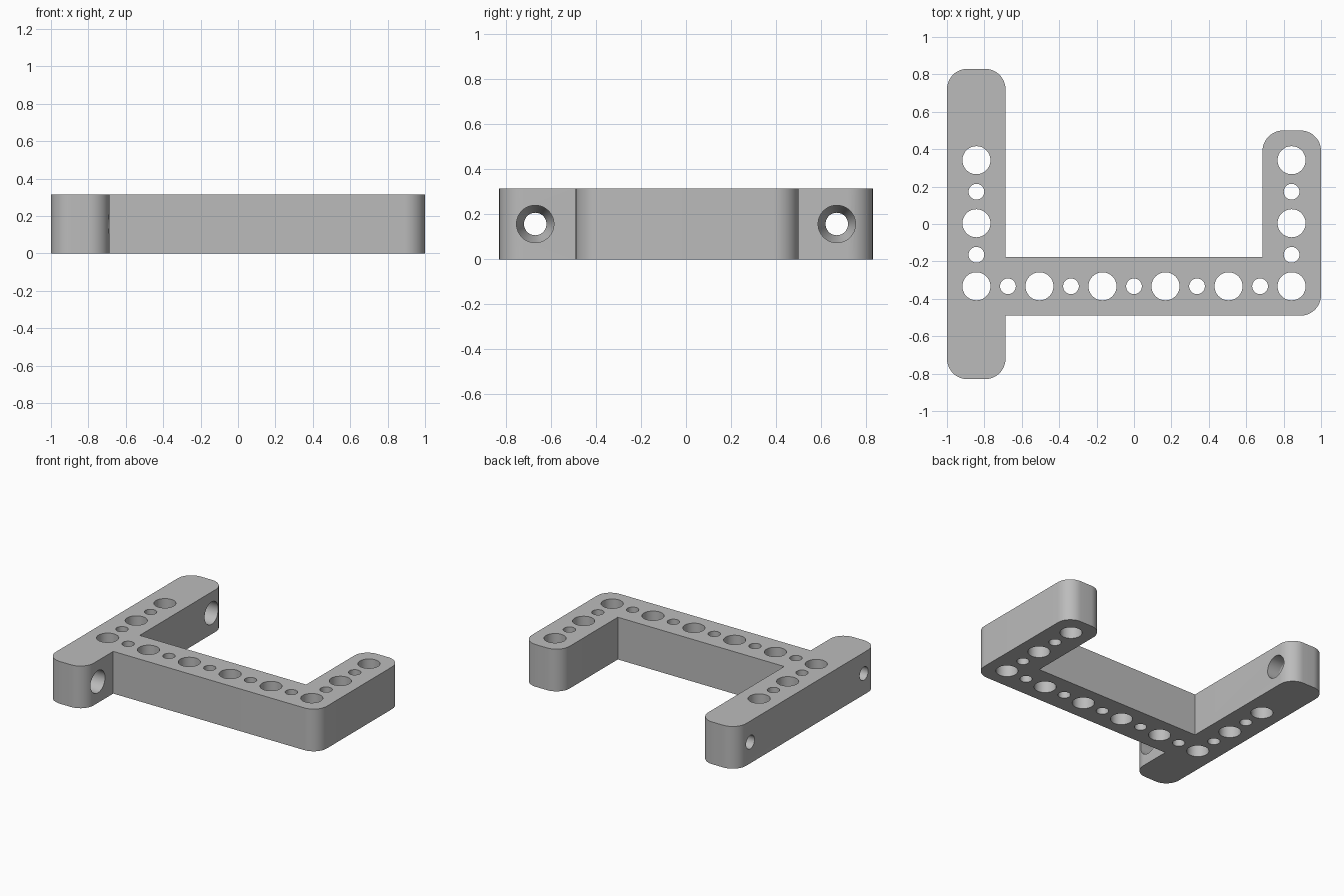
import bpy, bmesh
from math import pi, cos, sin
from mathutils import Vector, Matrix

if "Cube" in bpy.data.objects:
    bpy.data.objects.remove(bpy.data.objects["Cube"])

HEIGHT = 0.315
PITCH = 0.337
CORNER = 0.11

grey = bpy.data.materials.new("plain grey")
grey.use_nodes = True
colour = (0.5, 0.5, 0.5, 1)
grey.diffuse_color = colour
grey.node_tree.nodes["Principled BSDF"].inputs["Base Color"].default_value = colour


def make_object(name, bm):
    bmesh.ops.recalc_face_normals(bm, faces=bm.faces)
    mesh = bpy.data.meshes.new(name)
    bm.to_mesh(mesh)
    bm.free()
    mesh.materials.append(grey)
    obj = bpy.data.objects.new(name, mesh)
    bpy.context.collection.objects.link(obj)
    return obj


def rounded(points, steps=12):
    """Outline from (x, y, radius) corners."""
    result = []
    for i, (x, y, r) in enumerate(points):
        p = Vector((x, y))
        if r == 0:
            result.append(p)
            continue
        to_prev = (Vector(points[i - 1][:2]) - p).normalized()
        to_next = (Vector(points[(i + 1) % len(points)][:2]) - p).normalized()
        centre = p + (to_prev + to_next) * r
        for k in range(steps + 1):
            a = pi / 2 * k / steps
            result.append(centre - to_next * r * cos(a) - to_prev * r * sin(a))
    return result


def add_lathe(bm, profile, matrix, sides=48):
    """Closed turned solid from (distance, radius) pairs along local z."""
    rings = [[bm.verts.new(matrix @ Vector((r * cos(2 * pi * k / sides),
                                            r * sin(2 * pi * k / sides), d)))
              for k in range(sides)] for d, r in profile]
    for low, high in zip(rings, rings[1:]):
        for k in range(sides):
            n = (k + 1) % sides
            bm.faces.new((low[k], low[n], high[n], high[k]))
    bm.faces.new(rings[0][::-1])
    bm.faces.new(rings[-1])


# Bracket body: mounting bar, cross beam and short arm in one outline
outline = rounded([
    (-1, -0.83, CORNER), (-0.687, -0.83, CORNER), (-0.687, -0.49, 0),
    (1, -0.49, CORNER), (1, 0.5, CORNER), (0.687, 0.5, CORNER),
    (0.687, -0.177, 0), (-0.687, -0.177, 0),
    (-0.687, 0.83, CORNER), (-1, 0.83, CORNER)])
bm = bmesh.new()
base = bm.faces.new([bm.verts.new((p.x, p.y, 0)) for p in outline])
grown = bmesh.ops.extrude_face_region(bm, geom=[base], use_keep_orig=True)
bmesh.ops.translate(bm, vec=(0, 0, HEIGHT),
                    verts=[g for g in grown["geom"] if isinstance(g, bmesh.types.BMVert)])
bracket = make_object("bracket", bm)

# Pin holes alternate large and small along the beam and both arms
bm = bmesh.new()
left, row = -2.5 * PITCH, -0.333
spots = [(left + i * PITCH / 2, row, i) for i in range(11)]
spots += [(s * left, row + i * PITCH / 2, i) for s in (-1, 1) for i in range(1, 5)]
for x, y, i in spots:
    radius = 0.042 if i % 2 else 0.075
    add_lathe(bm, [(-0.1, radius), (HEIGHT + 0.1, radius)], Matrix.Translation((x, y, 0)))

# Screw holes through the mounting bar, widened for the heads on the inner side
screw = [(-1.1, 0.05), (-0.887, 0.05), (-0.787, 0.083), (-0.6, 0.083)]
for y in (-0.67, 0.67):
    add_lathe(bm, screw,
              Matrix.Translation((0, y, HEIGHT / 2)) @ Matrix.Rotation(pi / 2, 4, "Y"))
cutter = make_object("hole_cutter", bm)
cutter.hide_render = True

# Cut the holes and keep the result as plain mesh
cut = bracket.modifiers.new("holes", "BOOLEAN")
cut.operation = "DIFFERENCE"
cut.solver = "EXACT"
cut.object = cutter
bpy.ops.object.select_all(action="DESELECT")
bpy.context.view_layer.objects.active = bracket
bracket.select_set(True)
bpy.ops.object.modifier_apply(modifier=cut.name)
bpy.data.objects.remove(cutter)
bpy.ops.object.shade_smooth_by_angle(angle=pi / 10)
